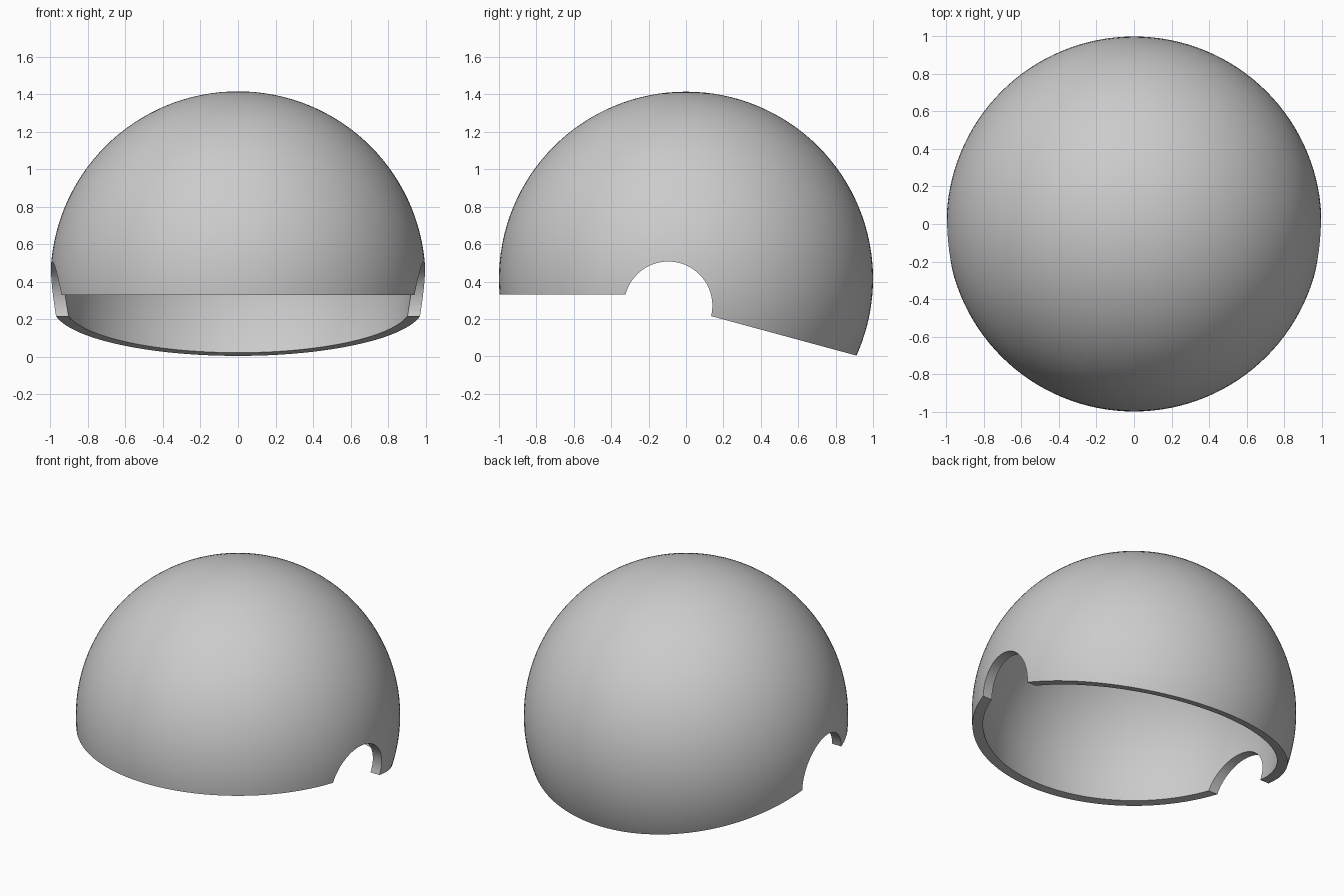
import bpy
from math import atan2, cos, sin, pi, radians

cube = bpy.data.objects.get("Cube")
if cube:
    bpy.data.objects.remove(cube, do_unlink=True)

CENTRE_Z = 0.415
WALL = 0.065
EAR_Y, EAR_Z, EAR_R = -0.095, 0.271, 0.236

# Shell material
grey = bpy.data.materials.new("shell grey")
grey.use_nodes = True
colour = (0.6, 0.6, 0.6, 1)
grey.diffuse_color = colour
grey.node_tree.nodes["Principled BSDF"].inputs["Base Color"].default_value = colour

# Hollow ball
bpy.ops.mesh.primitive_uv_sphere_add(segments=128, ring_count=64, radius=1,
                                     location=(0, 0, CENTRE_Z))
shell = bpy.context.object
shell.name = "helmet_shell"
shell.data.materials.append(grey)
solid = shell.modifiers.new("wall", 'SOLIDIFY')
solid.thickness = WALL
solid.offset = -1

# Side outline of the opening: level brow, round ear notch, sloping neck edge
brow = (-0.325, 0.33)
neck = (0.135, 0.215)
start = atan2(brow[1] - EAR_Z, brow[0] - EAR_Y)
end = atan2(neck[1] - EAR_Z, neck[0] - EAR_Y)
steps = 40
arc = []
for i in range(steps + 1):
    a = start + (end - start) * i / steps
    arc.append((EAR_Y + EAR_R * cos(a), EAR_Z + EAR_R * sin(a)))
slope = (0.005 - neck[1]) / (0.908 - neck[0])
outline = [(-1.5, brow[1])] + arc
outline += [(1.5, neck[1] + slope * (1.5 - neck[0])), (1.5, -1.5), (-1.5, -1.5)]

# Cutter prism running across the width
n = len(outline)
verts = [(x, y, z) for x in (-1.5, 1.5) for y, z in outline]
faces = [list(range(n)), list(range(2 * n - 1, n - 1, -1))]
faces += [[(i + 1) % n, i, n + i, n + (i + 1) % n] for i in range(n)]
mesh = bpy.data.meshes.new("opening_cutter")
mesh.from_pydata(verts, [], faces)
mesh.materials.append(grey)
cutter = bpy.data.objects.new("opening_cutter", mesh)
bpy.context.collection.objects.link(cutter)

# Make the prism normals point outwards
bpy.ops.object.select_all(action='DESELECT')
bpy.context.view_layer.objects.active = cutter
cutter.select_set(True)
bpy.ops.object.mode_set(mode='EDIT')
bpy.ops.mesh.select_all(action='SELECT')
bpy.ops.mesh.normals_make_consistent(inside=False)
bpy.ops.object.mode_set(mode='OBJECT')
cutter.hide_render = True

# Cut the opening, then remove the helper
cut = shell.modifiers.new("opening", 'BOOLEAN')
cut.operation = 'DIFFERENCE'
cut.solver = 'EXACT'
cut.object = cutter
bpy.ops.object.select_all(action='DESELECT')
shell.select_set(True)
bpy.context.view_layer.objects.active = shell
for name in ("wall", "opening"):
    bpy.ops.object.modifier_apply(modifier=name)
bpy.data.objects.remove(cutter, do_unlink=True)

# Smooth surfaces with a crisp rim
bpy.ops.object.shade_smooth_by_angle(angle=radians(30))
